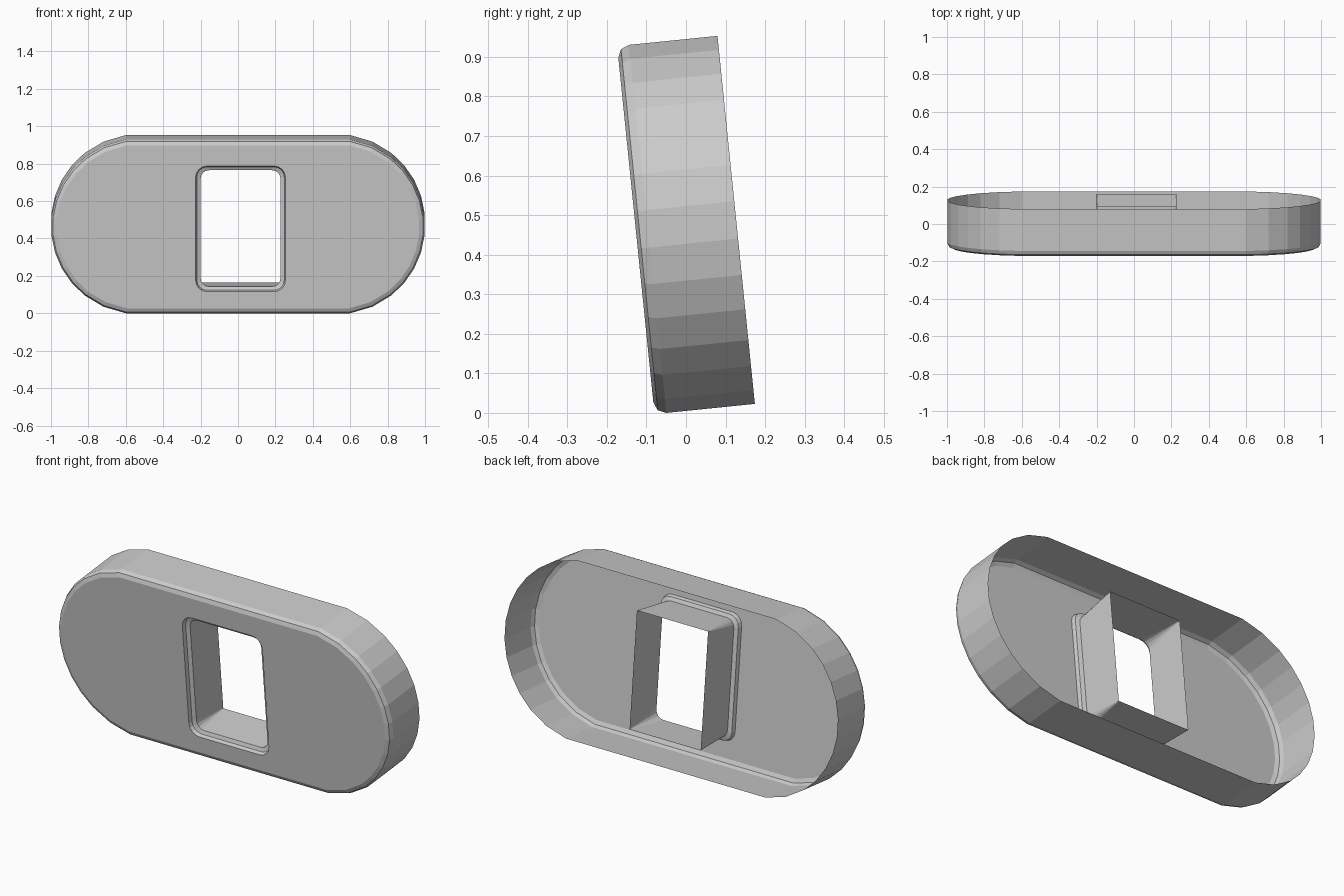
import bpy, bmesh
from math import radians, sin, cos
from mathutils import Vector, Matrix

if "Cube" in bpy.data.objects:
    bpy.data.objects.remove(bpy.data.objects["Cube"])

TILT = radians(5.8)
FRONT, BACK = -0.1275, 0.1275


def stadium(inset, d):
    """Long rounded outline, counter-clockwise seen from the front."""
    angles = [5.75, 17.2, 28.7, 40.2, 51.7, 66, 81.3]
    quarter = [(0.527 + (0.473 - inset) * cos(radians(a)),
                (0.473 - inset) * sin(radians(a))) for a in angles]
    right = [(x, -v) for x, v in reversed(quarter)] + quarter
    left = [(-x, -v) for x, v in right]
    return [Vector((x, d, v)) for x, v in right + left]


def rounded_rect(hw, hv, r, d, cx=0.0135, cv=-0.011, n=4):
    """Window outline with rounded corners, counter-clockwise from the front."""
    pts = []
    for k, (sx, sv) in enumerate([(1, 1), (-1, 1), (-1, -1), (1, -1)]):
        for i in range(n + 1):
            a = radians(90 * k + 90 * i / n)
            pts.append(Vector((cx + sx * (hw - r) + r * cos(a), d,
                               cv + sv * (hv - r) + r * sin(a))))
    return pts


def loft(bm, rings, inward):
    """Skin a list of rings running from front to back."""
    vr = [[bm.verts.new(p) for p in ring] for ring in rings]
    for a, b in zip(vr, vr[1:]):
        for i in range(len(a)):
            j = (i + 1) % len(a)
            f = [a[i], a[j], b[j], b[i]]
            bm.faces.new(f if inward else f[::-1])
    return vr


def finish(bm, name):
    me = bpy.data.meshes.new(name)
    bm.to_mesh(me)
    bm.free()
    ob = bpy.data.objects.new(name, me)
    bpy.context.collection.objects.link(ob)
    me.transform(Matrix.Translation((0, 0, 0.475)) @ Matrix.Rotation(TILT, 4, 'X'))
    return ob


# outer rim with a rounded front edge, open at the back
bm = bmesh.new()
loft(bm, [stadium(0.03, FRONT), stadium(0.009, FRONT + 0.009),
          stadium(0, FRONT + 0.03), stadium(0, BACK)], inward=False)
rim = finish(bm, "outer_rim")

# flat front plate with the window opening
bm = bmesh.new()
edges = []
for ring in (stadium(0.03, FRONT), rounded_rect(0.24, 0.3375, 0.06, FRONT)):
    vs = [bm.verts.new(p) for p in ring]
    edges += [bm.edges.new((vs[i - 1], vs[i])) for i in range(len(vs))]
bmesh.ops.triangle_fill(bm, edges=edges, use_beauty=True, normal=(0, -1, 0))
bm.normal_update()
for f in bm.faces:
    if f.normal.y > 0:
        f.normal_flip()
plate = finish(bm, "front_plate")

# stepped window lip, then a tube running to the open back
bm = bmesh.new()
loft(bm, [rounded_rect(0.24, 0.3375, 0.06, FRONT),
          rounded_rect(0.234, 0.3315, 0.055, FRONT + 0.02),
          rounded_rect(0.2135, 0.3125, 0.045, FRONT + 0.028),
          rounded_rect(0.2135, 0.3125, 0.002, BACK)], inward=True)
tube = finish(bm, "window_tube")
